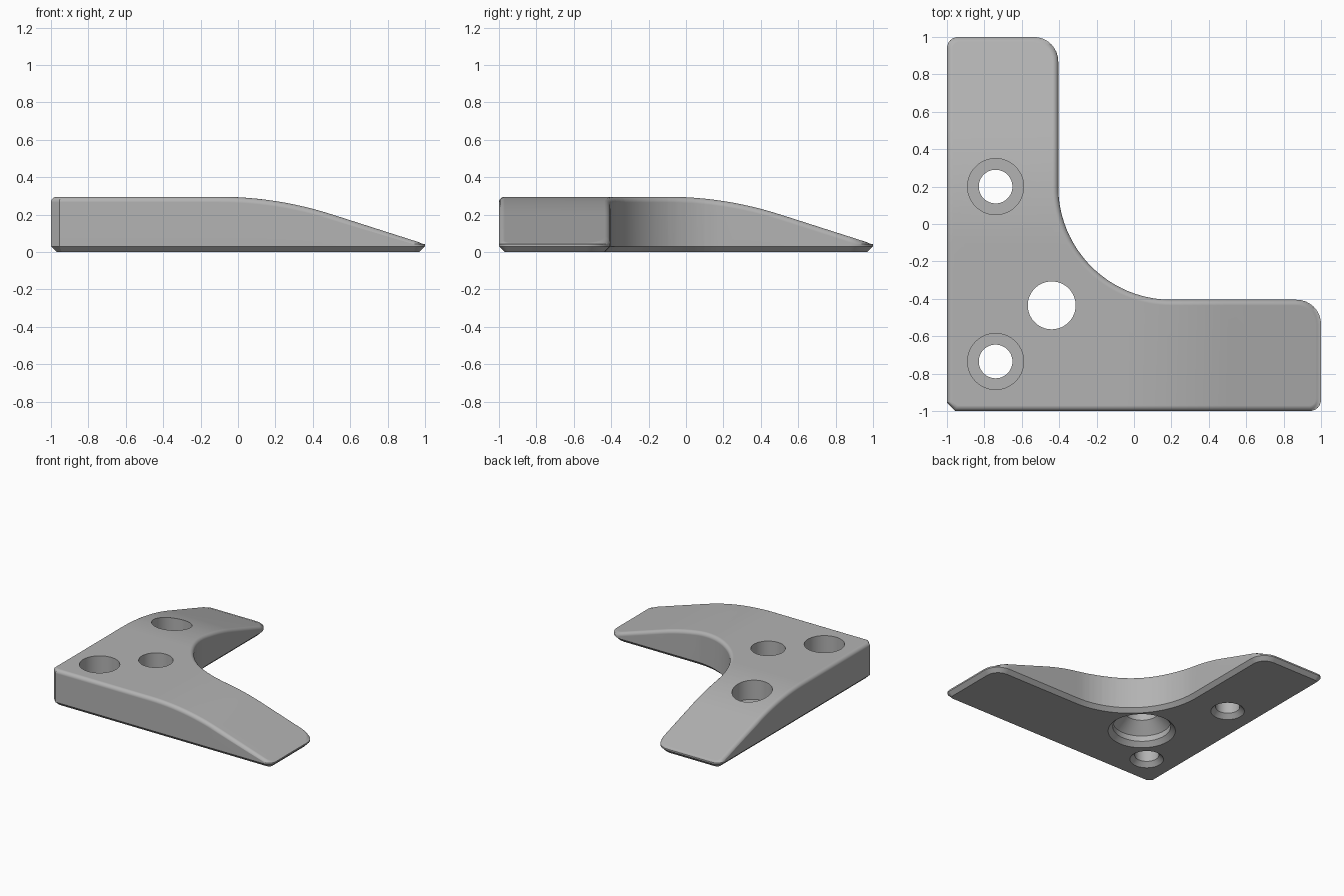
import bpy, bmesh, math
from mathutils import Vector

if "Cube" in bpy.data.objects:
    bpy.data.objects.remove(bpy.data.objects["Cube"])

TOP, EDGE = 0.295, 0.03          # plate height, edge rounding / chamfer
RAMP_START, RAMP_LEN, RAMP_R = -0.1, 0.6, 1.97

grey = bpy.data.materials.new("plain grey")
grey.use_nodes = True
colour = (0.45, 0.45, 0.45, 1)
grey.diffuse_color = colour
grey.node_tree.nodes["Principled BSDF"].inputs["Base Color"].default_value = colour


def rounded(prev, corner, nxt, r, steps):
    """Arc replacing a right-angled corner of the outline."""
    c = Vector(corner)
    a, b = (Vector(prev) - c).normalized(), (Vector(nxt) - c).normalized()
    angles = [math.pi / 2 * i / steps for i in range(steps + 1)]
    return [c + r * (a * (1 - math.sin(t)) + b * (1 - math.cos(t))) for t in angles]


def inset(points, d):
    """Move a counter-clockwise outline inward by d."""
    result = []
    for i, p in enumerate(points):
        e1 = (p - points[i - 1]).normalized()
        e2 = (points[(i + 1) % len(points)] - p).normalized()
        n1, n2 = Vector((-e1.y, e1.x)), Vector((-e2.y, e2.x))
        result.append(p + (n1 + n2) * d / (1 + n1.dot(n2)))
    return result


def drop(t):
    """How far the top falls along an arm: flat, then arc, then straight slope."""
    u = t - RAMP_START
    if u <= 0:
        return 0
    a = min(u, RAMP_LEN)
    root = math.sqrt(RAMP_R ** 2 - a * a)
    return RAMP_R - root + (u - a) * RAMP_LEN / root


def make_object(name, bm):
    bmesh.ops.recalc_face_normals(bm, faces=bm.faces)
    mesh = bpy.data.meshes.new(name)
    bm.to_mesh(mesh)
    bm.free()
    mesh.materials.append(grey)
    ob = bpy.data.objects.new(name, mesh)
    bpy.context.collection.objects.link(ob)
    return ob


def bridge(bm, loops):
    """Skin a stack of vertex loops and cap both ends."""
    for low, high in zip(loops, loops[1:]):
        for i in range(len(low)):
            j = (i + 1) % len(low)
            bm.faces.new((low[i], low[j], high[j], high[i]))
    bm.faces.new(loops[0][::-1])
    bm.faces.new(loops[-1])


# L-shaped outline
IN = -0.405
corners = [((1, -1), 0.06, 6), ((1, IN), 0.13, 8), ((IN, IN), 0.605, 28),
           ((IN, 1), 0.13, 8), ((-1, 1), 0.06, 6)]
ring = [(-1, -1)] + [c[0] for c in corners] + [(-1, -1)]
outline = [Vector((-1, -0.955)), Vector((-0.955, -1))]
for i, (c, r, steps) in enumerate(corners):
    outline += rounded(ring[i], c, ring[i + 2], r, steps)

# Plate: chamfered bottom, straight walls, rounded top edge
levels = [(0, EDGE), (EDGE, 0)]
for k in range(6):
    a = math.pi / 2 * k / 5
    levels.append((TOP - EDGE * (1 - math.sin(a)), EDGE * (1 - math.cos(a))))
bm = bmesh.new()
bridge(bm, [[bm.verts.new((p.x, p.y, z)) for p in inset(outline, d)] for z, d in levels])

# Slice both arms and bend the top down toward their tips
for axis in (Vector((1, 0, 0)), Vector((0, 1, 0))):
    for k in range(13):
        bmesh.ops.bisect_plane(bm, geom=bm.verts[:] + bm.edges[:] + bm.faces[:], dist=1e-5,
                               plane_co=axis * (RAMP_START + RAMP_LEN * k / 12), plane_no=axis)
for v in bm.verts:
    if v.co.z > EDGE + 0.001:
        lowest = EDGE + 0.05 * (v.co.z - EDGE)
        v.co.z = max(v.co.z - drop(max(v.co.x, v.co.y)), lowest)
plate = make_object("corner_bracket", bm)


def cut_hole(x, y, profile, sides=64):
    """Subtract a turned (radius, height) profile from the plate."""
    hole = bmesh.new()
    bridge(hole, [[hole.verts.new((x + r * math.cos(math.tau * i / sides),
                                   y + r * math.sin(math.tau * i / sides), z))
                   for i in range(sides)] for r, z in profile])
    cutter = make_object("hole_cutter", hole)
    cutter.hide_render = True
    mod = plate.modifiers.new("hole", "BOOLEAN")
    mod.operation, mod.solver, mod.object = "DIFFERENCE", "EXACT", cutter
    bpy.ops.object.modifier_apply(modifier=mod.name)
    bpy.data.objects.remove(cutter)


bpy.ops.object.select_all(action="DESELECT")
bpy.context.view_layer.objects.active = plate
plate.select_set(True)

# Two counterbored screw holes, and one hole countersunk from below
screw = [(0.135, -0.01), (0.09, 0.035), (0.09, 0.13), (0.15, 0.13), (0.15, 0.5)]
for y in (0.2, -0.735):
    cut_hole(-0.74, y, screw)
cut_hole(-0.44, -0.435, [(0.26, -0.01), (0.215, 0.035), (0.215, 0.08),
                         (0.128, 0.165), (0.128, 0.5)])

bpy.ops.object.shade_smooth_by_angle(angle=math.radians(30))
weighted = plate.modifiers.new("even_shading", "WEIGHTED_NORMAL")
weighted.keep_sharp = True
